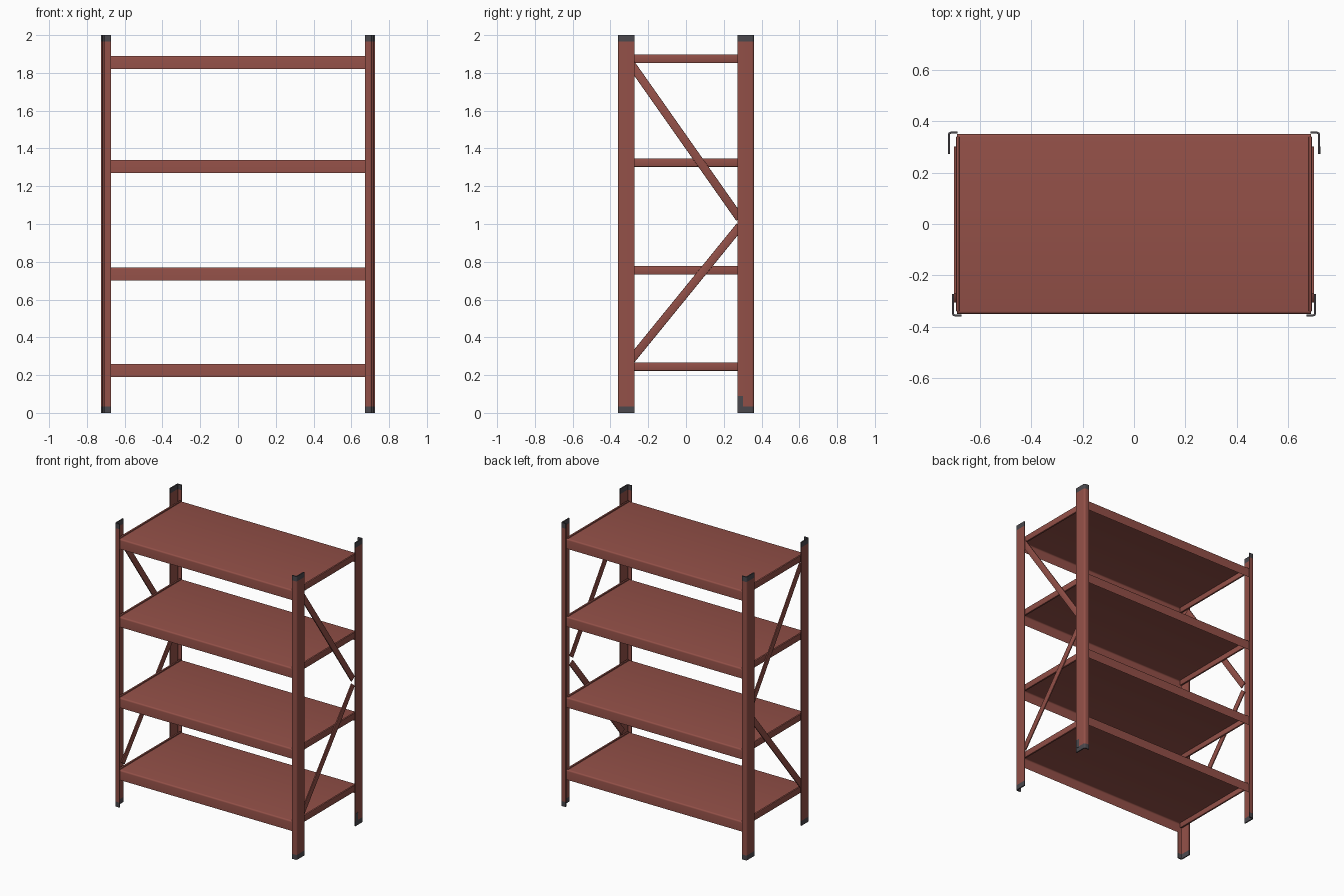
import bpy, bmesh, math
from mathutils import Matrix, Vector

if "Cube" in bpy.data.objects:
    bpy.data.objects.remove(bpy.data.objects["Cube"])


def material(name, rgb):
    m = bpy.data.materials.new(name)
    m.diffuse_color = (*rgb, 1)
    m.use_nodes = True
    m.node_tree.nodes["Principled BSDF"].inputs["Base Color"].default_value = m.diffuse_color
    return m


RUST = material("rust_red_paint", (0.29, 0.08, 0.064))
GREY = material("dark_grey_cap", (0.07, 0.065, 0.074))


def finish(bm, name, mats, recalc=True, smooth=True):
    if recalc:
        bmesh.ops.recalc_face_normals(bm, faces=bm.faces[:])
    me = bpy.data.meshes.new(name)
    bm.to_mesh(me)
    bm.free()
    for m in mats:
        me.materials.append(m)
    ob = bpy.data.objects.new(name, me)
    bpy.context.collection.objects.link(ob)
    if smooth:
        bpy.ops.object.select_all(action='DESELECT')
        bpy.context.view_layer.objects.active = ob
        ob.select_set(True)
        bpy.ops.object.shade_smooth_by_angle(angle=math.radians(40))
    return ob


def arc(c, r, a0, a1, n=4):
    return [(c[0] + r * math.cos(math.radians(a0 + (a1 - a0) * i / n)),
             c[1] + r * math.sin(math.radians(a0 + (a1 - a0) * i / n))) for i in range(n + 1)]


def bar(name, size, centre, tilt=0.0, mat=RUST, bevel=0.005):
    bm = bmesh.new()
    bmesh.ops.create_cube(bm, size=1)
    bmesh.ops.scale(bm, vec=size, verts=bm.verts)
    if bevel:
        bmesh.ops.bevel(bm, geom=bm.edges[:], offset=bevel, segments=2, profile=0.5, affect='EDGES')
    bm.transform(Matrix.Translation(centre) @ Matrix.Rotation(tilt, 4, 'X'))
    return finish(bm, name, [mat])


# Angle-section posts with dark end caps
def post(name, x, y, wx=0.037, wy=0.087, t=0.008, r=0.012):
    prof = [(wx, 0)] + arc((r, r), r, 270, 180) + [(0, wy), (t, wy)]
    prof += arc((r, r), r - t, 180, 270) + [(wx, t)]
    sx, sy = (-1 if x > 0 else 1), (-1 if y > 0 else 1)
    bm = bmesh.new()
    levels = (0, 0.035, 1.965, 2)
    rings = [[bm.verts.new((x + sx * u, y + sy * v, z)) for u, v in prof] for z in levels]
    n = len(prof)
    for k in range(3):
        for i in range(n):
            j = (i + 1) % n
            f = bm.faces.new((rings[k][i], rings[k][j], rings[k + 1][j], rings[k + 1][i]))
            f.material_index = 0 if k == 1 else 1
    for ring in (rings[0], rings[-1]):
        bm.faces.new(ring).material_index = 1
    finish(bm, name, [RUST, GREY])


for side, s in (("left", -1), ("right", 1)):
    post(f"front_{side}_post", s * 0.71, -0.36)
    post(f"back_{side}_post", s * 0.725, 0.36)

# Small foot tab on the back right post
bar("foot_tab", (0.006, 0.03, 0.06), (0.7235, 0.288, 0.06), mat=GREY, bevel=0)


# Folded sheet shelves, open underneath
def shelf(name, top, depth=0.07, half=0.35, hx=0.69, r=0.01):
    prof = [(-half, top - depth)] + arc((-half + r, top - r), r, 180, 90)
    prof += arc((half - r, top - r), r, 90, 0) + [(half, top - depth)]
    bm = bmesh.new()
    a = [bm.verts.new((-hx, y, z)) for y, z in prof]
    b = [bm.verts.new((hx, y, z)) for y, z in prof]
    for i in range(len(prof) - 1):
        bm.faces.new((a[i], b[i], b[i + 1], a[i + 1]))
    finish(bm, name, [RUST], recalc=False)


for n, top in enumerate((0.26, 0.77, 1.34, 1.89), 1):
    shelf(f"shelf_{n}", top)
    # Side rails carrying each shelf end
    for side, s in (("left", -1), ("right", 1)):
        bar(f"{side}_rail_{n}", (0.014, 0.684, 0.046), (s * 0.687, 0, top - 0.015))

# Diagonal side braces
for side, s in (("left", -1), ("right", 1)):
    for part, za, zb in (("upper", 1.825, 1.05), ("lower", 0.30, 0.97)):
        a, b = Vector((0, -0.275, za)), Vector((0, 0.27, zb))
        d = b - a
        c = (a + b) / 2
        bar(f"{side}_{part}_brace", (0.009, d.length + 0.05, 0.044),
            (s * 0.6975, c.y, c.z), tilt=math.atan2(d.z, d.y), bevel=0.003)
